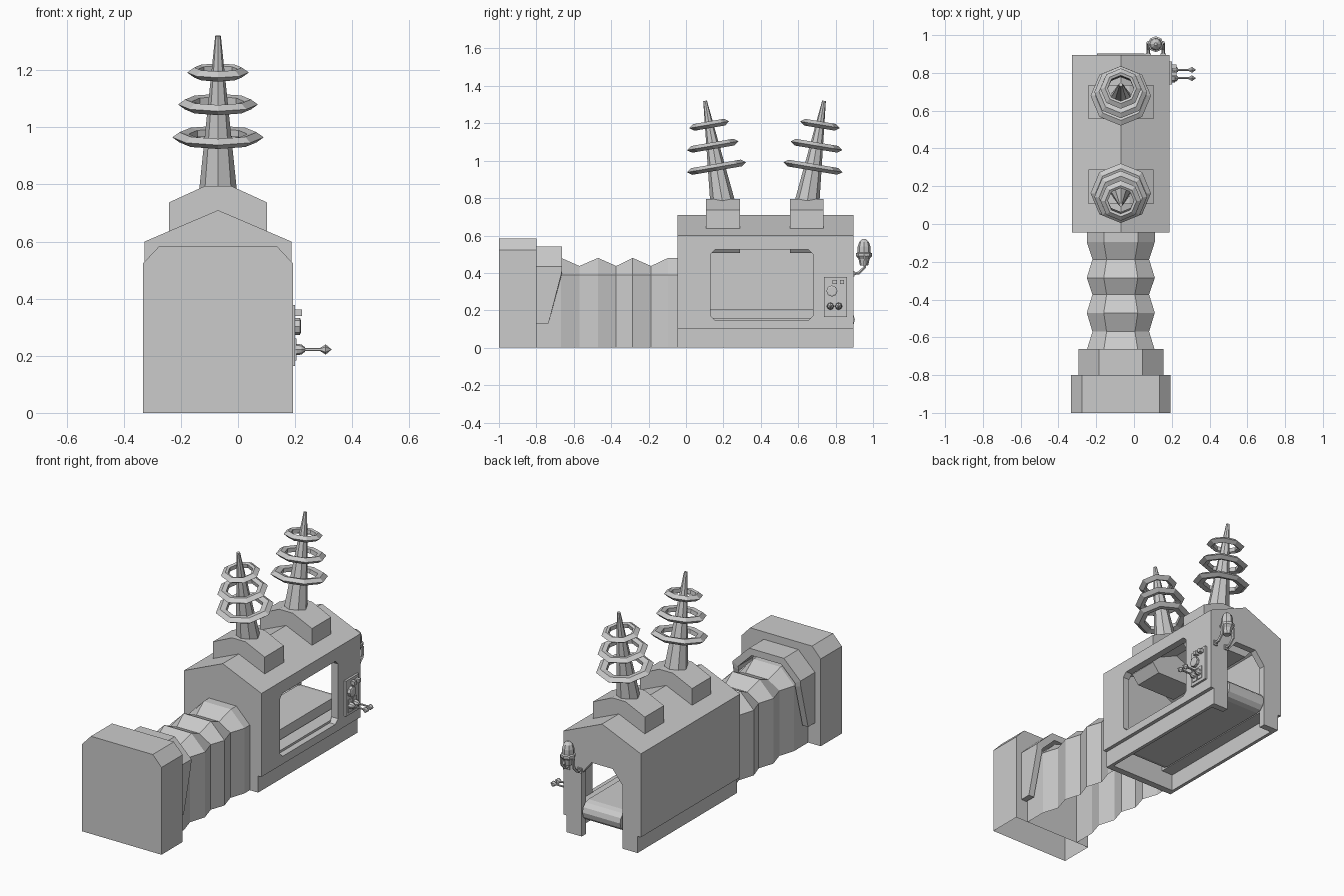
import bpy, bmesh, math
from mathutils import Vector, Matrix

if "Cube" in bpy.data.objects:
    bpy.data.objects.remove(bpy.data.objects["Cube"])

CX = -0.07  # machine centre line


def loft(name, sections, closed=True, caps=True, wrap=False):
    """Skin a list of equal-length point loops."""
    bm = bmesh.new()
    rows = [[bm.verts.new(p) for p in s] for s in sections]
    n = len(rows[0])
    pairs = list(zip(rows, rows[1:])) + ([(rows[-1], rows[0])] if wrap else [])
    for a, b in pairs:
        for i in range(n if closed else n - 1):
            j = (i + 1) % n
            bm.faces.new((a[i], a[j], b[j], b[i]))
    if caps and not wrap:
        bm.faces.new(rows[0])
        bm.faces.new(rows[-1])
    bmesh.ops.recalc_face_normals(bm, faces=bm.faces)
    me = bpy.data.meshes.new(name)
    bm.to_mesh(me)
    bm.free()
    ob = bpy.data.objects.new(name, me)
    bpy.context.collection.objects.link(ob)
    return ob


def prism_y(name, pts, y0, y1, **kw):
    return loft(name, [[(x, y, z) for x, z in pts] for y in (y0, y1)], **kw)


def prism_x(name, pts, x0, x1):
    return loft(name, [[(x, y, z) for y, z in pts] for x in (x0, x1)])


def arch(half, pts):
    """Mirror a right-hand (x, z) outline about the centre line."""
    return [(CX - x, z) for x, z in pts] + [(CX + x, z) for x, z in reversed(pts) if x > 0]


def box(name, x0, x1, y0, y1, z0, z1):
    return prism_y(name, [(x0, z0), (x1, z0), (x1, z1), (x0, z1)], y0, y1)


def lathe(name, profile, sides, matrix, wrap=False):
    """Turn an (r, h) profile about local z."""
    secs = []
    for k in range(sides):
        a = 2 * math.pi * k / sides
        secs.append([(r * math.cos(a), r * math.sin(a), h) for r, h in profile])
    if wrap:
        ob = loft(name, secs, wrap=True)
    else:
        ob = loft(name, [[s[i] for s in secs] for i in range(len(profile))])
    ob.matrix_world = matrix
    return ob


def cut(ob, cutter):
    m = ob.modifiers.new("cut", 'BOOLEAN')
    m.operation, m.solver, m.object = 'DIFFERENCE', 'EXACT', cutter
    bpy.context.view_layer.objects.active = ob
    bpy.ops.object.modifier_apply(modifier=m.name)
    bpy.data.objects.remove(cutter)


# Cabin: hollow gabled shell with side window and rear doorway
cabin = prism_y("cabin", arch(0, [(.235, 0), (.235, .1), (.257, .1), (.257, .6), (0, .71)]), -.045, .895)
cut(cabin, prism_y("cut_inside", arch(0, [(.215, -.1), (.215, .57), (0, .665)]), -.005, .855))
c, y0, y1, z0, z1 = .025, .13, .68, .147, .525
cut(cabin, prism_x("cut_window", [(y0 + c, z0), (y1 - c, z0), (y1, z0 + c), (y1, z1 - c),
                                  (y1 - c, z1), (y0 + c, z1), (y0, z1 - c), (y0, z0 + c)], .08, .4))
cut(cabin, prism_y("cut_door", arch(0, [(.135, -.1), (.135, .38), (.07, .46)]), .8, 1))

# Conveyor belt with rounded ends, and ledges beside it
belt = []
for yc, a0 in ((.845, -90), (.06, 90)):
    for k in range(7):
        a = math.radians(a0 + 30 * k)
        belt.append((yc + .058 * math.cos(a), .15 + .058 * math.sin(a)))
prism_x("conveyor_belt", belt, CX - .125, CX + .125)
for s, n in ((-1, "left"), (1, "right")):
    a, b = sorted((CX + s * .14, CX + s * .22))
    box("ledge_" + n, a, b, -.01, .86, .1, .16)

# Front box, open underneath
prism_y("front_box", arch(0, [(.263, 0), (.263, .523), (.205, .585)]), -1, -.8, closed=False)

# Hood arch behind the front box, with slanted side edges
outer = [(.225, .13, -.735), (.225, .40, -.665), (.225, .433, -.662), (.115, .54, -.662)]
inner = [(.188, .13), (.188, .39), (.188, .412), (.098, .5)]
half = [((xo, zo), (xi, zi), y) for (xo, zo, y), (xi, zi) in zip(outer, inner)]
secs = []
for s, seq in ((-1, half), (1, half[::-1])):
    for (xo, zo), (xi, zi), y in seq:
        secs.append([(CX + s * xo, -.8, zo), (CX + s * xo, y, zo),
                     (CX + s * xi, y, zi), (CX + s * xi, -.8, zi)])
loft("hood", secs)

# Pleated bellows tunnel, open underneath
ys = [-.8, -.667, -.57, -.47, -.373, -.285, -.187, -.096, -.04]
secs = []
for i, y in enumerate(ys):
    wide = i in (0, 1, 3, 5, 7, 8)
    w, t, z = (.18, .09, .48) if wide else (.15, .075, .437)
    secs.append([(x, y, h) for x, h in arch(0, [(w, 0), (w, .39), (t, z)])])
loft("bellows", secs, closed=False, caps=False)

# Two coil towers leaning apart, each on a saddle passing through the roof
section = lambda R: [(R, 0), (R - .025, .018), (R * .64, .012), (R * .64, -.012), (R - .025, -.018)]
for n, ya, base, tip in (("front", .107, .195, .102), ("rear", .555, .648, .738)):
    prism_y("saddle_" + n, arch(0, [(.13, .507), (.172, .56), (.172, .737), (.045, .795)]), ya, ya + .181)
    p0, p1 = Vector((CX, base, .78)), Vector((CX, tip, 1.32))
    d = p1 - p0
    tilt = Matrix.Rotation(-math.atan2(d.y, d.z), 4, 'X')
    lathe("coil_spike_" + n, [(.066, 0), (.01, d.length)], 8, Matrix.Translation(p0) @ tilt)
    for k, (z, R) in enumerate(((.965, .16), (1.08, .14), (1.192, .108))):
        p = p0 + d * ((z - p0.z) / d.z)
        lathe(f"coil_ring_{n}_{k + 1}", section(R), 8, Matrix.Translation(p) @ tilt, wrap=True)

# Control panel with gauge, buttons and levers
PX = CX + .257
toX = Matrix.Rotation(math.pi / 2, 4, 'Y')
at = lambda y, z: Matrix.Translation((PX, y, z)) @ toX
box("control_panel", PX - .005, PX + .013, .738, .861, .165, .378)
lathe("gauge", [(.03, 0), (.03, .03), (.022, .033)], 8, at(.78, .303))
for i, y in enumerate((.795, .834)):
    box(f"button_{i + 1}", PX, PX + .038, y - .011, y + .011, .34, .362)
for i, y in enumerate((.772, .816)):
    box(f"lever_plate_{i + 1}", PX, PX + .018, y - .018, y + .018, .183, .26)
    lathe(f"lever_dome_{i + 1}", [(.036 * .55, .015), (.018, .035), (.008, .047)], 8, at(y, .222))
    lathe(f"lever_shaft_{i + 1}", [(.006, .03), (.006, .125)], 6, at(y, .222))
    lathe(f"lever_knob_{i + 1}", [(.005, .1), (.018, .12), (.001, .14)], 6, at(y, .222))

# Warning lamp on the rear wall, carried by two bent pipes
LX, LY = .115, .952
lathe("lamp_glass", [(.034, .5), (.034, .54), (.026, .565), (.008, .582)], 8, Matrix.Translation((LX, LY, 0)))
lathe("lamp_collar", [(.022, .44), (.03, .475), (.042, .49), (.042, .505), (.034, .51)], 8,
      Matrix.Translation((LX, LY, 0)))
for i, x in enumerate((LX - .04, LX + .04)):
    path = [(x, .89, .395), (x, .925, .4), (x, .955, .43), (x, .96, .49)]
    secs = []
    for k, p in enumerate(path):
        p = Vector(p)
        t = (Vector(path[min(k + 1, 3)]) - Vector(path[max(k - 1, 0)])).normalized()
        side = Vector((1, 0, 0))
        up = t.cross(side)
        secs.append([p + .009 * (math.cos(a) * side + math.sin(a) * up)
                     for a in (math.pi * j / 3 for j in range(6))])
    loft(f"lamp_pipe_{i + 1}", secs)
    box(f"lamp_foot_{i + 1}", x - .014, x + .014, .89, .902, .38, .41)
